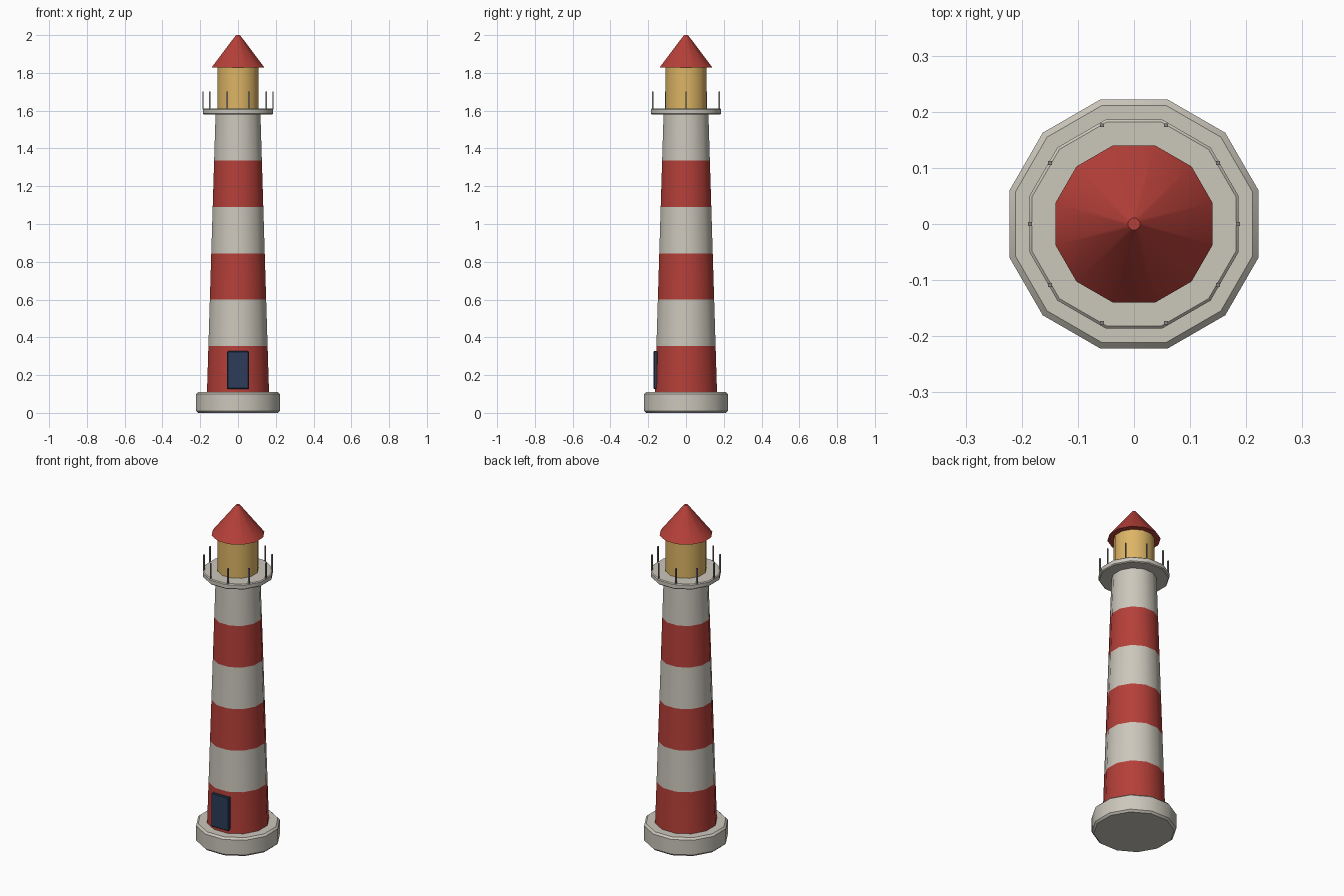
import bpy
import bmesh
import math

SIDES = 12

cube = bpy.data.objects.get("Cube")
if cube:
    bpy.data.objects.remove(cube, do_unlink=True)


def make_material(name, rgb):
    mat = bpy.data.materials.new(name)
    mat.use_nodes = True
    mat.diffuse_color = (*rgb, 1)
    mat.node_tree.nodes["Principled BSDF"].inputs["Base Color"].default_value = (*rgb, 1)
    return mat


white = make_material("warm white", (0.60, 0.57, 0.50))
red = make_material("brick red", (0.46, 0.05, 0.04))
yellow = make_material("lamp yellow", (0.72, 0.46, 0.13))
navy = make_material("door navy", (0.025, 0.045, 0.10))
grey = make_material("rail grey", (0.24, 0.24, 0.24))


def finish(name, bm, mats, smooth=True):
    bmesh.ops.recalc_face_normals(bm, faces=bm.faces)
    mesh = bpy.data.meshes.new(name)
    bm.to_mesh(mesh)
    bm.free()
    for mat in mats:
        mesh.materials.append(mat)
    obj = bpy.data.objects.new(name, mesh)
    bpy.context.collection.objects.link(obj)
    if smooth:
        bpy.ops.object.select_all(action="DESELECT")
        obj.select_set(True)
        bpy.context.view_layer.objects.active = obj
        bpy.ops.object.shade_smooth_by_angle(angle=math.radians(35))
    return obj


def turned(name, profile, mats):
    """Twelve-sided solid from (radius, height) rings; materials alternate per ring."""
    bm = bmesh.new()
    rings = []
    for radius, z in profile:
        angles = [math.tau * (i + 0.5) / SIDES for i in range(SIDES)]
        rings.append([bm.verts.new((radius * math.cos(a), radius * math.sin(a), z)) for a in angles])
    for level, (low, high) in enumerate(zip(rings, rings[1:])):
        for i in range(SIDES):
            j = (i + 1) % SIDES
            face = bm.faces.new((low[i], low[j], high[j], high[i]))
            face.material_index = level % len(mats)
    bm.faces.new(rings[0])
    bm.faces.new(rings[-1]).material_index = (len(rings) - 2) % len(mats)
    return finish(name, bm, mats)


def slab(name, radius, bottom, top, bevel):
    """Disc with chamfered rims."""
    inner = radius - bevel
    return turned(name, [(inner, bottom), (radius, bottom + bevel),
                         (radius, top - bevel), (inner, top)], [white])


def box(name, centre, size, mat, bevel=0):
    bm = bmesh.new()
    bmesh.ops.create_cube(bm, size=1)
    bmesh.ops.scale(bm, vec=size, verts=bm.verts)
    bmesh.ops.translate(bm, vec=centre, verts=bm.verts)
    if bevel:
        bmesh.ops.bevel(bm, geom=bm.edges[:], offset=bevel, segments=1, affect="EDGES")
    return finish(name, bm, [mat], smooth=False)


# Foundation and gallery deck
slab("foundation", 0.23, 0, 0.11, 0.011)
slab("gallery_deck", 0.193, 1.58, 1.612, 0.005)

# Tapered tower with six alternating bands
BANDS = 6
tower = [(0.17 - 0.047 * i / BANDS, 0.11 + 1.47 * i / BANDS) for i in range(BANDS + 1)]
turned("tower", tower, [red, white])

# Lantern room and conical roof
turned("lantern_room", [(0.112, 1.605), (0.112, 1.83)], [yellow])
turned("roof", [(0.145, 1.828), (0.011, 2.0)], [red])

# Railing posts
POSTS = 10
for i in range(POSTS):
    angle = math.tau * i / POSTS
    box(f"railing_post_{i + 1}", (0.185 * math.cos(angle), 0.185 * math.sin(angle), 1.655),
        (0.007, 0.007, 0.095), grey)

# Door
box("door", (0, -0.161, 0.227), (0.115, 0.022, 0.2), navy, 0.004)
